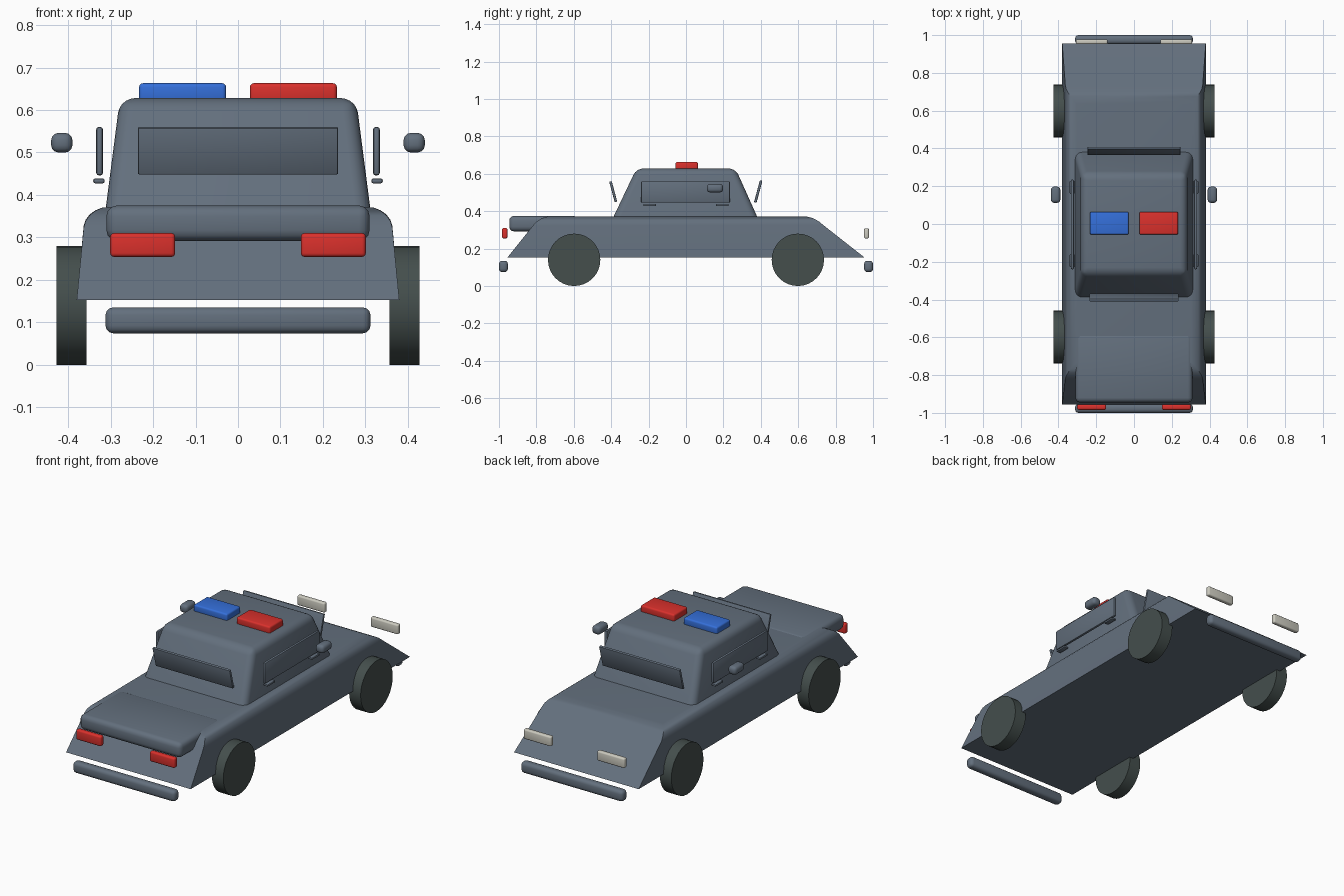
import bpy, bmesh
from math import radians
from mathutils import Matrix, Vector

cube = bpy.data.objects.get("Cube")
if cube:
    bpy.data.objects.remove(cube)


def material(name, r, g, b):
    m = bpy.data.materials.new(name)
    m.use_nodes = True
    m.diffuse_color = (r, g, b, 1)
    bsdf = next(n for n in m.node_tree.nodes if n.type == 'BSDF_PRINCIPLED')
    bsdf.inputs["Base Color"].default_value = (r, g, b, 1)
    return m


PAINT = material("slate_paint", 0.125, 0.16, 0.205)
RUBBER = material("dark_rubber", 0.058, 0.077, 0.073)
RED = material("red_lens", 0.70, 0.03, 0.025)
BLUE = material("blue_lens", 0.035, 0.16, 0.70)
LAMP = material("pale_lamp", 0.60, 0.59, 0.52)


def finish(name, bm, mat, angle=35):
    bmesh.ops.recalc_face_normals(bm, faces=bm.faces)
    mesh = bpy.data.meshes.new(name)
    bm.to_mesh(mesh)
    bm.free()
    mesh.materials.append(mat)
    ob = bpy.data.objects.new(name, mesh)
    bpy.context.collection.objects.link(ob)
    bpy.ops.object.select_all(action='DESELECT')
    ob.select_set(True)
    bpy.context.view_layer.objects.active = ob
    bpy.ops.object.shade_smooth_by_angle(angle=radians(angle))
    return ob


def box(name, xs, ys, zs, mat, bevel=0.01, segments=3, tilt=0):
    """Rounded box between the given limits, tilted about x."""
    lo, hi = (Vector(c) for c in zip(xs, ys, zs))
    bm = bmesh.new()
    bmesh.ops.create_cube(bm, size=1)
    bmesh.ops.scale(bm, vec=hi - lo, verts=bm.verts)
    bmesh.ops.bevel(bm, geom=bm.edges[:], offset=bevel, segments=segments,
                    profile=0.5, affect='EDGES', clamp_overlap=True)
    move = Matrix.Translation((lo + hi) / 2) @ Matrix.Rotation(radians(tilt), 4, 'X')
    bmesh.ops.transform(bm, matrix=move, verts=bm.verts)
    return finish(name, bm, mat)


def hull(name, base, top, mat, bevel, corners):
    """Tapered block: base and top are (half width, back y, front y, z)."""
    bm = bmesh.new()
    rings = []
    for w, y0, y1, z in (base, top):
        rings.append([bm.verts.new(p) for p in
                      ((-w, y0, z), (w, y0, z), (w, y1, z), (-w, y1, z))])
    low, high = rings
    bm.faces.new(low)
    bm.faces.new(high)
    for i in range(4):
        j = (i + 1) % 4
        bm.faces.new((low[i], low[j], high[j], high[i]))
    edges = [e for e in bm.edges
             if all(v in high for v in e.verts)
             or (corners and any(v in high for v in e.verts))]
    bmesh.ops.bevel(bm, geom=edges, offset=bevel, segments=5,
                    profile=0.5, affect='EDGES', clamp_overlap=True)
    return finish(name, bm, mat)


# Main masses
hull("body", (0.38, -0.955, 0.955, 0.152), (0.358, -0.785, 0.69, 0.372), PAINT, 0.055, False)
hull("cabin", (0.312, -0.39, 0.383, 0.365), (0.278, -0.265, 0.265, 0.628), PAINT, 0.035, True)
box("rear_deck", (-0.31, 0.31), (-0.945, -0.58), (0.292, 0.375), PAINT, 0.025)

# Front and rear window panels lean outward at the top
box("rear_window", (-0.236, 0.236), (-0.396, -0.382), (0.447, 0.561), PAINT, 0.004, 2, 15)
box("windscreen", (-0.246, 0.246), (0.379, 0.393), (0.444, 0.566), PAINT, 0.004, 2, -15)

# Bumpers
for name, y in (("rear_bumper", -0.976), ("front_bumper", 0.976)):
    box(name, (-0.312, 0.312), (y - 0.024, y + 0.024), (0.074, 0.135), PAINT, 0.018)

# Parts repeated on both sides
for side, s in (("left", 1), ("right", -1)):
    def span(a, b):
        return sorted((s * a, s * b))

    box(side + "_window", span(0.318, 0.334), (-0.24, 0.235), (0.446, 0.56), PAINT, 0.006, 2)
    box(side + "_mirror", span(0.39, 0.44), (0.112, 0.198), (0.5, 0.546), PAINT, 0.017)
    box(side + "_tail_lamp", span(0.148, 0.301), (-0.984, -0.955), (0.254, 0.31), RED, 0.009)
    box(side + "_head_lamp", span(0.14, 0.308), (0.952, 0.978), (0.254, 0.308), LAMP, 0.008)
    box(side + "_roof_beacon", span(0.028, 0.233), (-0.056, 0.064), (0.618, 0.663),
        RED if s > 0 else BLUE, 0.009)

    for end, d in (("front", 1), ("rear", -1)):
        y = d * 0.194
        box(f"{side}_{end}_handle", span(0.314, 0.341), (y - 0.034, y + 0.034),
            (0.427, 0.439), PAINT, 0.005, 2)
        bm = bmesh.new()
        bmesh.ops.create_cone(bm, cap_ends=True, segments=32, radius1=0.14,
                              radius2=0.14, depth=0.07)
        bmesh.ops.transform(bm, verts=bm.verts,
                            matrix=Matrix.Translation((s * 0.392, d * 0.598, 0.14))
                            @ Matrix.Rotation(radians(90), 4, 'Y'))
        finish(f"{side}_{end}_wheel", bm, RUBBER)
